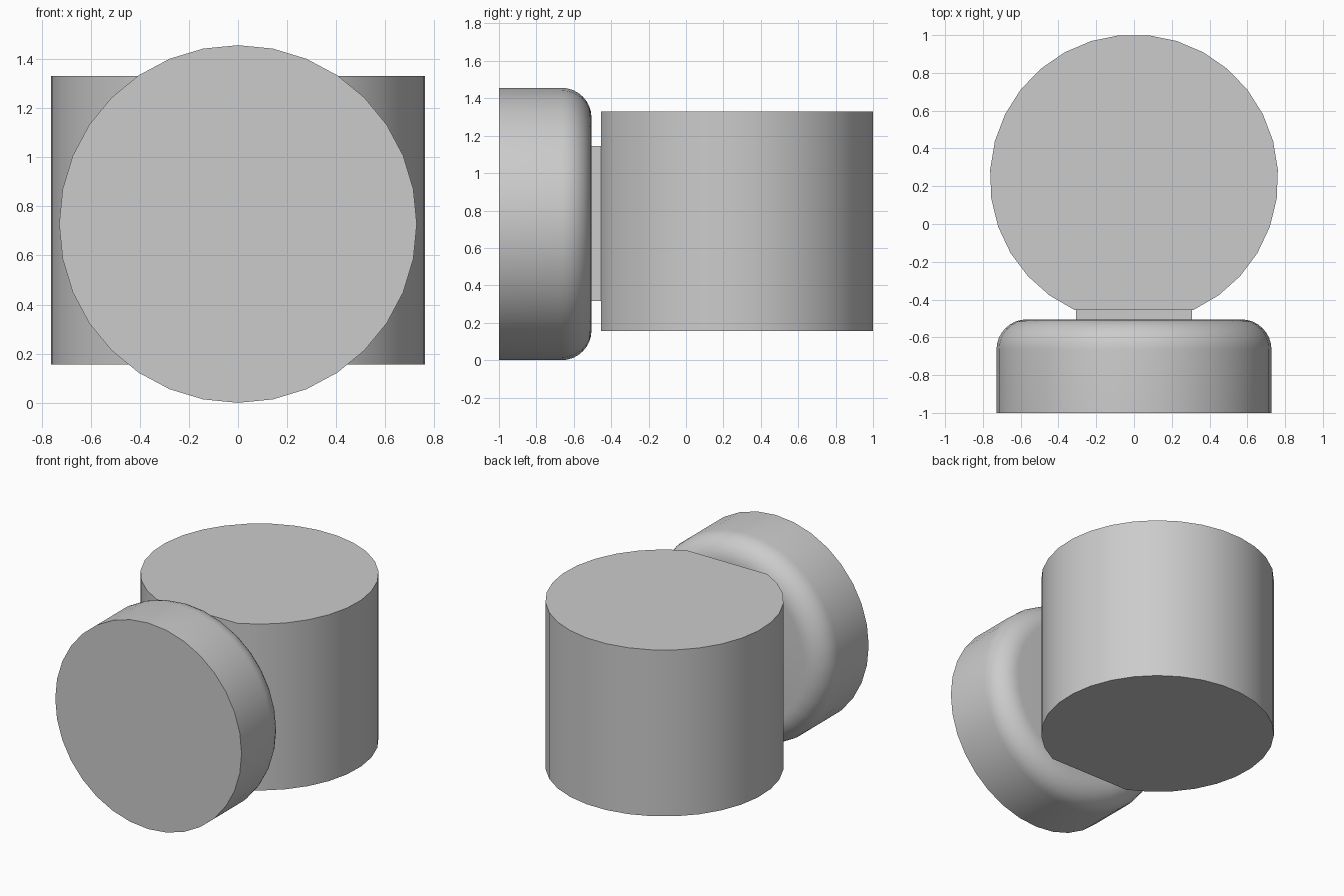
import bpy, bmesh
from math import sin, cos, pi, radians, acos
from mathutils import Matrix, Vector

cube = bpy.data.objects.get("Cube")
if cube:
    bpy.data.objects.remove(cube, do_unlink=True)

grey = bpy.data.materials.new("light_grey")
grey.use_nodes = True
colour = (0.6, 0.6, 0.6, 1)
grey.diffuse_color = colour
grey.node_tree.nodes["Principled BSDF"].inputs["Base Color"].default_value = colour


def finish(name, bm, smooth=True):
    bmesh.ops.recalc_face_normals(bm, faces=bm.faces)
    mesh = bpy.data.meshes.new(name)
    bm.to_mesh(mesh)
    bm.free()
    mesh.materials.append(grey)
    obj = bpy.data.objects.new(name, mesh)
    bpy.context.collection.objects.link(obj)
    if smooth:
        bpy.ops.object.select_all(action="DESELECT")
        obj.select_set(True)
        bpy.context.view_layer.objects.active = obj
        bpy.ops.object.shade_smooth_by_angle(angle=radians(35))
    return obj


# Upright drum with a flat cut facing the disc
drum_r, drum_y, flat_y = 0.763, 0.24, -0.455
drum_bottom, drum_top = 0.155, 1.33
half_gap = acos((drum_y - flat_y) / drum_r)
steps = 27
bm = bmesh.new()
ring = []
for i in range(steps + 1):
    a = half_gap + (2 * pi - 2 * half_gap) * i / steps
    ring.append(bm.verts.new((drum_r * sin(a), drum_y - drum_r * cos(a), drum_bottom)))
base = bm.faces.new(ring)
top = bmesh.ops.extrude_face_region(bm, geom=[base])["geom"]
bmesh.ops.translate(bm, vec=(0, 0, drum_top - drum_bottom),
                    verts=[v for v in top if isinstance(v, bmesh.types.BMVert)])
finish("drum_body", bm)

# Front disc: a turned profile with a rounded rear rim
disc_r, disc_z, front_y, back_y, fillet = 0.728, 0.728, -1.0, -0.505, 0.16
profile = [(0, front_y), (disc_r, front_y)]
for i in range(9):
    a = pi / 2 * i / 8
    profile.append((disc_r - fillet + fillet * cos(a), back_y - fillet + fillet * sin(a)))
profile.append((0, back_y))
bm = bmesh.new()
verts = [bm.verts.new((r, y, disc_z)) for r, y in profile]
edges = [bm.edges.new(pair) for pair in zip(verts, verts[1:])]
bmesh.ops.spin(bm, geom=verts + edges, cent=(0, 0, disc_z), axis=(0, 1, 0),
               angle=2 * pi, steps=32)
bmesh.ops.remove_doubles(bm, verts=bm.verts, dist=0.0005)
finish("front_disc", bm)

# Short block joining disc and drum
bm = bmesh.new()
bmesh.ops.create_cube(bm, size=1, matrix=Matrix.LocRotScale(
    Vector((0, (flat_y + back_y) / 2, 0.73)), None,
    Vector((0.615, flat_y - back_y + 0.01, 0.83))))
finish("joining_neck", bm, smooth=False)
